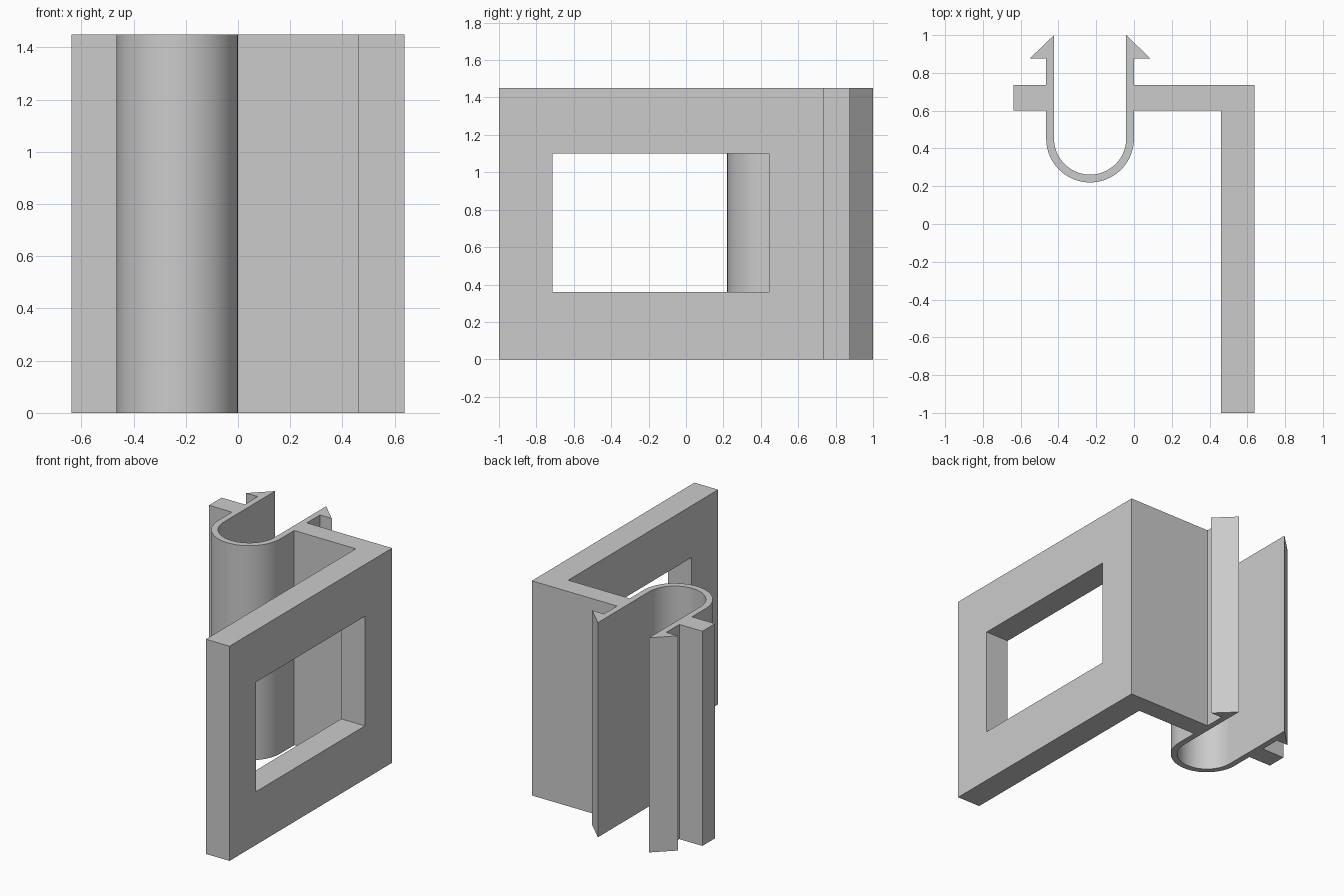
import bpy, bmesh
from math import cos, sin, pi

if "Cube" in bpy.data.objects:
    bpy.data.objects.remove(bpy.data.objects["Cube"], do_unlink=True)

HEIGHT = 1.45
EDGE = 0.637            # outer half width
PLATE_IN = 0.46         # inner face of the side plate
BAR_LO, BAR_HI = 0.60, 0.735
CX, CY = -0.2325, 0.4525    # centre of the U bend
R_OUT, R_IN = 0.2325, 0.191
BARB_Y, BARB = 0.875, 0.088

grey = bpy.data.materials.new("plain grey")
grey.use_nodes = True
grey.diffuse_color = (0.6, 0.6, 0.6, 1)
grey.node_tree.nodes["Principled BSDF"].inputs["Base Color"].default_value = (0.6, 0.6, 0.6, 1)


def arc(radius, start, end, steps=40):
    return [(CX + radius * cos(start + (end - start) * i / steps),
             CY + radius * sin(start + (end - start) * i / steps)) for i in range(steps + 1)]


def extrude(name, outline, z0, z1):
    bm = bmesh.new()
    face = bm.faces.new([bm.verts.new((x, y, z0)) for x, y in outline])
    geom = bmesh.ops.extrude_face_region(bm, geom=[face])["geom"]
    verts = [g for g in geom if isinstance(g, bmesh.types.BMVert)]
    bmesh.ops.translate(bm, verts=verts, vec=(0, 0, z1 - z0))
    bmesh.ops.recalc_face_normals(bm, faces=bm.faces[:])
    mesh = bpy.data.meshes.new(name)
    bm.to_mesh(mesh)
    bm.free()
    mesh.materials.append(grey)
    obj = bpy.data.objects.new(name, mesh)
    bpy.context.collection.objects.link(obj)
    return obj


def barb(side):
    # Hook at the end of a clip arm, from its underside to the inner wall
    wall = CX + side * R_OUT
    return [(wall, BARB_Y), (wall + side * BARB, BARB_Y), (CX + side * R_IN, 1)]


# Clip, cross bar and side plate share one cross-section
left, right = CX - R_OUT, CX + R_OUT
outline = (
    [(-EDGE, BAR_HI), (-EDGE, BAR_LO), (left, BAR_LO)]
    + arc(R_OUT, pi, 2 * pi)
    + [(right, BAR_LO), (PLATE_IN, BAR_LO), (PLATE_IN, -1), (EDGE, -1),
       (EDGE, BAR_HI), (right, BAR_HI)]
    + barb(1)
    + arc(R_IN, 2 * pi, pi)
    + barb(-1)[::-1]
    + [(left, BAR_HI)]
)
bracket = extrude("clip_bracket", outline, 0, HEIGHT)

# Rectangular window through the side plate
window = [(0.3, -0.715), (0.8, -0.715), (0.8, 0.445), (0.3, 0.445)]
cutter = extrude("window_cutter", window, 0.36, 1.10)
cutter.hide_render = True
cut = bracket.modifiers.new("window", "BOOLEAN")
cut.operation = "DIFFERENCE"
cut.solver = "EXACT"
cut.object = cutter

bpy.ops.object.select_all(action="DESELECT")
bracket.select_set(True)
bpy.context.view_layer.objects.active = bracket
bpy.ops.object.modifier_apply(modifier=cut.name)
bpy.data.objects.remove(cutter, do_unlink=True)
bpy.ops.object.shade_smooth_by_angle(angle=pi / 6)
